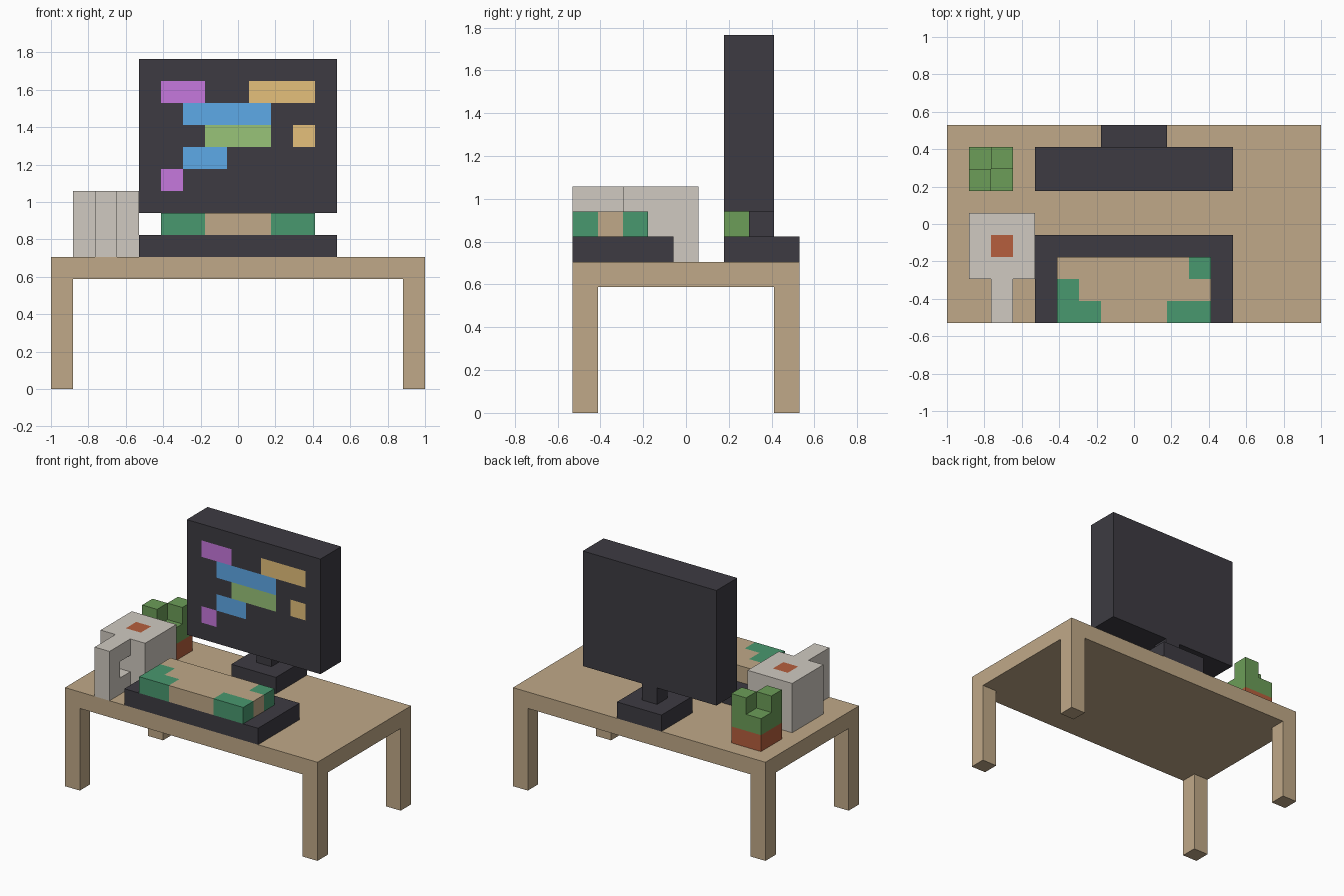
import bpy, bmesh, math
from mathutils import Vector

if "Cube" in bpy.data.objects:
    bpy.data.objects.remove(bpy.data.objects["Cube"])

U = 2 / 17                                  # edge of one block
ORIGIN = Vector((-1, -4.5 * U, 0))          # left front bottom corner


def material(name, rgb):
    mat = bpy.data.materials.new(name)
    lin = [((c / 255 + 0.055) / 1.055) ** 2.4 for c in rgb]
    mat.diffuse_color = (*lin, 1)
    mat.use_nodes = True
    mat.node_tree.nodes["Principled BSDF"].inputs["Base Color"].default_value = mat.diffuse_color
    return mat


MATS = {n: material(n, c) for n, c in {
    "wood": (192, 169, 136), "dark plastic": (61, 59, 66),
    "purple": (198, 120, 221), "gold": (229, 192, 123),
    "blue": (97, 175, 239), "light green": (152, 195, 121),
    "teal green": (73, 152, 111), "leaf green": (108, 157, 88),
    "pale grey": (208, 202, 193), "rust": (182, 95, 61)}.items()}


def blocks(name, *boxes):
    """Join boxes (material, low corner, high corner) in block units into one
    skin; later boxes repaint the cells of earlier ones."""
    cells = {}
    for mat, lo, hi in boxes:
        for x in range(lo[0], hi[0]):
            for y in range(lo[1], hi[1]):
                for z in range(lo[2], hi[2]):
                    cells[x, y, z] = mat
    names = list(dict.fromkeys(cells.values()))
    bm = bmesh.new()
    for cell, mat in cells.items():
        for axis in range(3):
            for side in (-1, 1):
                n = Vector((0, 0, 0))
                n[axis] = side
                if tuple(int(c + d) for c, d in zip(cell, n)) in cells:
                    continue
                a, b = Vector((0, 0, 0)), Vector((0, 0, 0))
                a[(axis + 1) % 3], b[(axis + 2) % 3] = 0.5, 0.5 * side
                mid = Vector(cell) + Vector((0.5, 0.5, 0.5)) + n / 2
                corners = (mid - a - b, mid + a - b, mid + a + b, mid - a + b)
                face = bm.faces.new([bm.verts.new(ORIGIN + p * U) for p in corners])
                face.material_index = names.index(mat)
    bmesh.ops.remove_doubles(bm, verts=bm.verts, dist=1e-4)
    bmesh.ops.dissolve_limit(bm, angle_limit=math.radians(1), verts=bm.verts,
                             edges=bm.edges, delimit={"MATERIAL"})
    mesh = bpy.data.meshes.new(name)
    bm.to_mesh(mesh)
    bm.free()
    for n in names:
        mesh.materials.append(MATS[n])
    obj = bpy.data.objects.new(name, mesh)
    bpy.context.collection.objects.link(obj)
    return obj


# Table: top and four corner legs
blocks("table", ("wood", (0, 0, 5), (17, 9, 6)),
       *[("wood", (x, y, 0), (x + 1, y + 1, 5)) for x in (0, 16) for y in (0, 8)])

# Monitor: foot, neck, and screen with coloured text lines (x start, x end, row)
blocks("monitor_foot", ("dark plastic", (7, 6, 6), (10, 9, 7)))
blocks("monitor_neck", ("dark plastic", (8, 7, 7), (9, 8, 8)))
lines = [("purple", 5, 7, 13), ("gold", 9, 12, 13), ("blue", 6, 10, 12),
         ("light green", 7, 10, 11), ("gold", 11, 12, 11),
         ("blue", 6, 8, 10), ("purple", 5, 6, 9)]
blocks("monitor_screen", ("dark plastic", (4, 6, 8), (13, 8, 15)),
       *[(m, (x0, 6, z), (x1, 7, z + 1)) for m, x0, x1, z in lines])

# Keyboard: dark tray and key slab with green corner keys
blocks("keyboard_tray", ("dark plastic", (4, 0, 6), (13, 4, 7)))
blocks("keyboard_keys", ("wood", (5, 0, 7), (12, 3, 8)),
       ("teal green", (5, 0, 7), (7, 1, 8)), ("teal green", (5, 1, 7), (6, 2, 8)),
       ("teal green", (10, 0, 7), (12, 1, 8)), ("teal green", (11, 2, 7), (12, 3, 8)))

# Mug: body, looped handle, drink flush with the rim
blocks("mug", ("pale grey", (1, 2, 6), (4, 5, 9)),
       ("pale grey", (2, 0, 6), (3, 1, 9)),
       ("pale grey", (2, 1, 6), (3, 2, 7)),
       ("pale grey", (2, 1, 8), (3, 2, 9)),
       ("rust", (2, 3, 8), (3, 4, 9)))

# Potted plant: pot, low leaves, two taller diagonal shoots
blocks("plant_pot", ("rust", (1, 6, 6), (3, 8, 7)))
blocks("plant_leaves", ("leaf green", (1, 6, 7), (3, 8, 8)),
       ("leaf green", (1, 6, 8), (2, 7, 9)), ("leaf green", (2, 7, 8), (3, 8, 9)))
